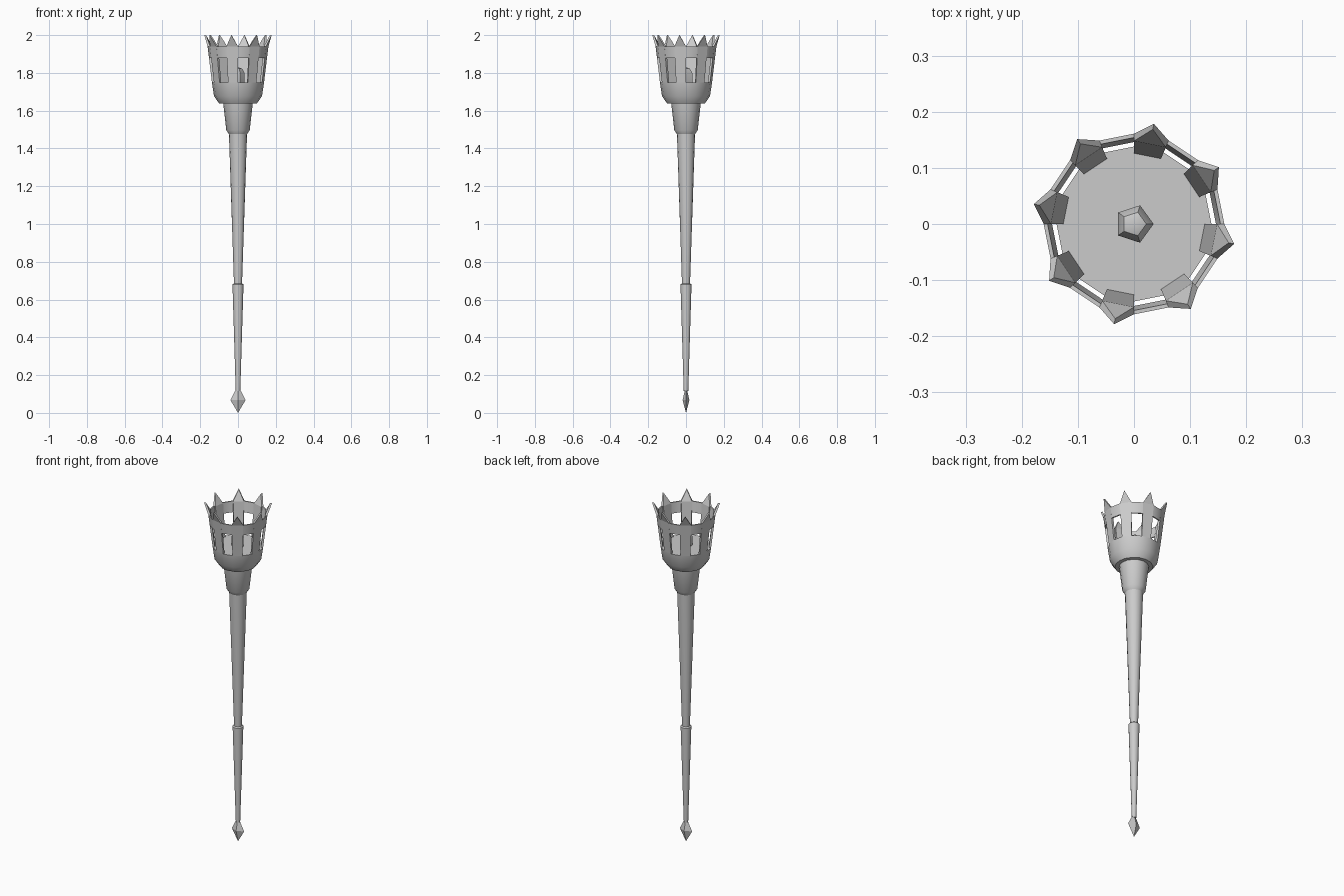
import bpy, bmesh
from math import cos, sin, radians

if "Cube" in bpy.data.objects:
    bpy.data.objects.remove(bpy.data.objects["Cube"])

N = 16
STEP = 360 / N


def finish(name, bm, smooth=True):
    bmesh.ops.recalc_face_normals(bm, faces=bm.faces)
    me = bpy.data.meshes.new(name)
    bm.to_mesh(me)
    bm.free()
    ob = bpy.data.objects.new(name, me)
    bpy.context.collection.objects.link(ob)
    if smooth:
        bpy.ops.object.select_all(action='DESELECT')
        ob.select_set(True)
        bpy.context.view_layer.objects.active = ob
        bpy.ops.object.shade_smooth_by_angle(angle=radians(30))
    return ob


def polar(r, deg, z):
    a = radians(deg)
    return (r * cos(a), r * sin(a), z)


def lathe(name, profile, sides=N, closed=False, squash=1.0, smooth=True):
    """Revolve (radius, z) points; open profiles get end caps."""
    bm = bmesh.new()
    rings = []
    for r, z in profile:
        ring = []
        for i in range(sides):
            x, y, zz = polar(r, i * 360 / sides, z)
            ring.append(bm.verts.new((x, y * squash, zz)))
        rings.append(ring)
    pairs = list(zip(rings, rings[1:]))
    if closed:
        pairs.append((rings[-1], rings[0]))
    for a, b in pairs:
        for i in range(sides):
            j = (i + 1) % sides
            bm.faces.new((a[i], a[j], b[j], b[i]))
    if not closed:
        bm.faces.new(rings[0])
        bm.faces.new(rings[-1])
    bmesh.ops.remove_doubles(bm, verts=bm.verts, dist=0.0003)
    return finish(name, bm, smooth)


# Handle: flattened diamond tip, lower grip, shaft and collar
lathe("tip", [(0.0001, 0.0), (0.04, 0.068), (0.012, 0.122)], sides=4,
      squash=0.45, smooth=False)
lathe("lower_grip", [(0.012, 0.115), (0.029, 0.672), (0.029, 0.68), (0.022, 0.686)])
lathe("shaft", [(0.021, 0.675), (0.048, 1.48)])
lathe("collar", [(0.047, 1.474), (0.062, 1.497), (0.079, 1.645)])

# Closed bowl below the windows
lathe("bowl", [(0.079, 1.638), (0.1, 1.638), (0.127, 1.677), (0.138, 1.75)])

# Thin band above the windows
lathe("upper_band", [(0.153, 1.878), (0.161, 1.94), (0.154, 1.94), (0.146, 1.878)],
      closed=True)

# Eight pillars, each ending in an outward-leaning spike
bm = bmesh.new()
H = STEP / 2
for k in range(8):
    c = 33.75 + 45 * k
    loops = []
    for low, top, tip in ((0.138, 0.161, 0.182), (0.126, 0.148, 0.172)):
        pts = [(low, c - H, 1.75), (low, c + H, 1.75), (top, c + H, 1.94),
               (tip, c, 2.0), (top, c - H, 1.94)]
        loops.append([bm.verts.new(polar(*p)) for p in pts])
    for o in loops:
        bm.faces.new((o[0], o[1], o[2], o[4]))
        bm.faces.new((o[4], o[2], o[3]))
    for i in range(5):
        j = (i + 1) % 5
        bm.faces.new((loops[0][i], loops[0][j], loops[1][j], loops[1][i]))
finish("spiked_pillars", bm, smooth=False)

# Small five-sided burner inside the bowl
burner = lathe("burner", [(0.035, 1.745), (0.035, 1.80), (0.022, 1.822), (0.0001, 1.83)],
               sides=5)
for p in burner.data.polygons:
    p.use_smooth = True
